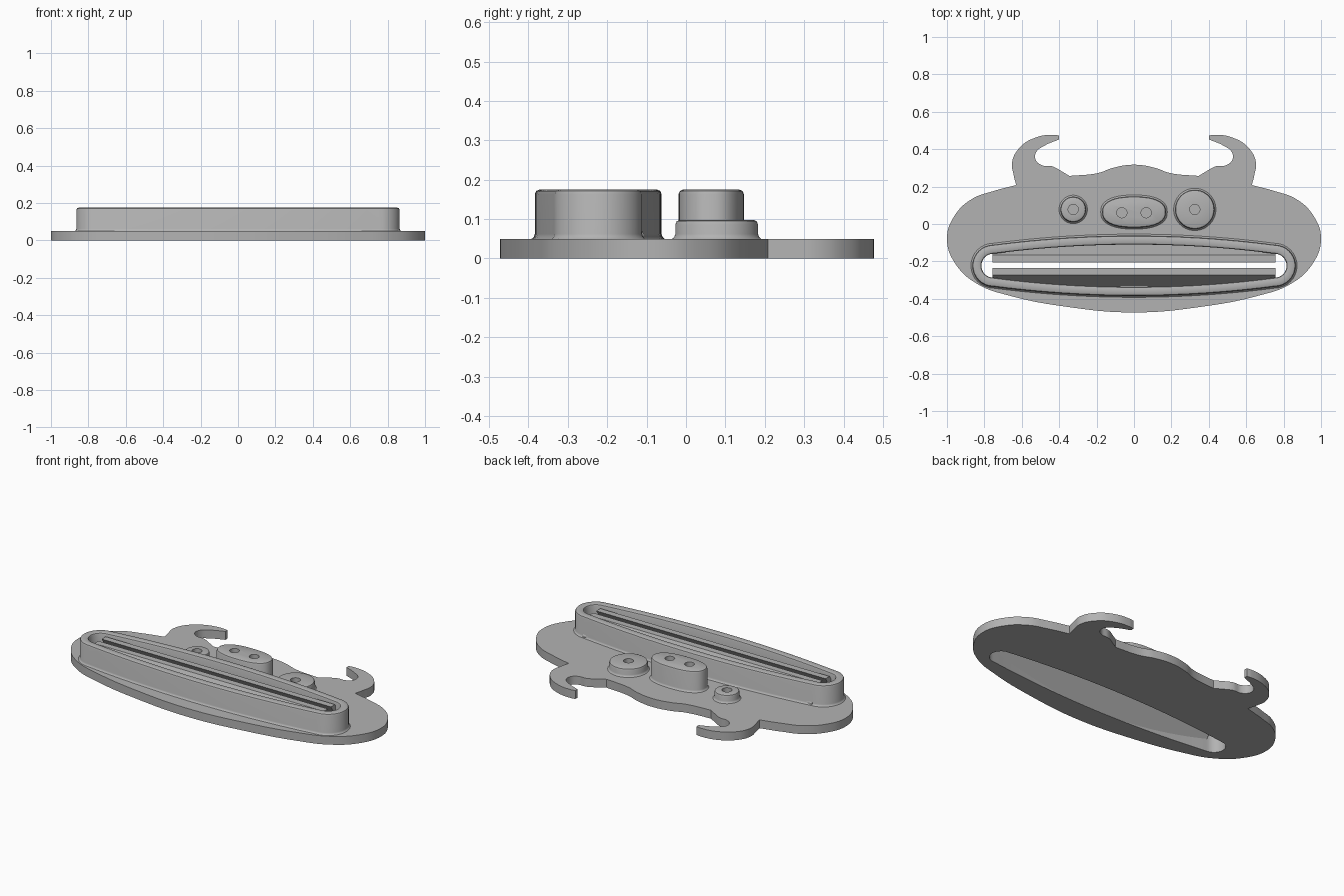
import bpy, bmesh, math
from math import sin, cos, pi

if "Cube" in bpy.data.objects:
    bpy.data.objects.remove(bpy.data.objects["Cube"], do_unlink=True)

GREY = (0.45, 0.45, 0.45, 1)
mat = bpy.data.materials.new("plain grey")
mat.use_nodes = True
mat.diffuse_color = GREY
mat.node_tree.nodes["Principled BSDF"].inputs["Base Color"].default_value = GREY

PLATE, TOP, MOUTH_Y = 0.05, 0.175, -0.223


def finish(obj, smooth=True):
    bpy.ops.object.select_all(action='DESELECT')
    obj.select_set(True)
    bpy.context.view_layer.objects.active = obj
    obj.data.materials.clear()
    obj.data.materials.append(mat)
    if smooth:
        bpy.ops.object.shade_smooth_by_angle(angle=math.radians(35))
    return obj


def from_bmesh(name, bm, smooth=True):
    bmesh.ops.recalc_face_normals(bm, faces=bm.faces)
    mesh = bpy.data.meshes.new(name)
    bm.to_mesh(mesh)
    bm.free()
    obj = bpy.data.objects.new(name, mesh)
    bpy.context.collection.objects.link(obj)
    return finish(obj, smooth)


def loft(name, outline, profile, cap_end=True, cap_start=False):
    """Stack outline(offset) rings at the (offset, z) steps of the profile."""
    bm = bmesh.new()
    rings = [[bm.verts.new((x, y, z)) for x, y in outline(o)] for o, z in profile]
    for a, b in zip(rings, rings[1:]):
        for i in range(len(a)):
            j = (i + 1) % len(a)
            bm.faces.new((a[i], a[j], b[j], b[i]))
    if cap_end:
        bm.faces.new(rings[-1])
    if cap_start:
        bm.faces.new(rings[0])
    return from_bmesh(name, bm)


def mouth(offset):
    """Long lens with round ends."""
    end, steps = 0.752, 24
    half = lambda x: 0.113 - 0.049 * (x / end) ** 2 + offset
    xs = [end - 2 * end * i / steps for i in range(steps + 1)]
    r = half(end)
    arc = [-pi / 2 + pi * i / 16 for i in range(1, 16)]
    pts = [(x, MOUTH_Y + half(x)) for x in xs]
    pts += [(-end - r * cos(a), MOUTH_Y - r * sin(a)) for a in arc]
    pts += [(-x, MOUTH_Y - half(x)) for x in xs]
    pts += [(end + r * cos(a), MOUTH_Y + r * sin(a)) for a in arc]
    return pts


def oval(cx, cy, rx, ry, power=1.0, n=64):
    def ring(offset):
        pts = []
        for i in range(n):
            c, s = cos(2 * pi * i / n), sin(2 * pi * i / n)
            pts.append((cx + math.copysign(abs(c) ** power, c) * (rx + offset),
                        cy + math.copysign(abs(s) ** power, s) * (ry + offset)))
        return pts
    return ring


def raised(top):
    """Filleted foot, straight side, rounded rim."""
    return [(0.008, PLATE), (0.003, PLATE + 0.004), (0, PLATE + 0.012), (0, top - 0.012),
            (-0.0035, top - 0.0035), (-0.012, top)]


# Head plate: right half outline, True marks a sharp corner
half = [(0, -0.473, False), (0.35, -0.444, False), (0.67, -0.382, False), (0.83, -0.325, False),
        (0.95, -0.22, False), (1.0, -0.08, False), (0.957, 0.048, False), (0.866, 0.134, False),
        (0.755, 0.175, False), (0.63, 0.208, True), (0.643, 0.26, False), (0.652, 0.33, False),
        (0.61, 0.41, False), (0.524, 0.463, False), (0.433, 0.477, False), (0.4, 0.473, True),
        (0.4, 0.452, True), (0.476, 0.42, False), (0.522, 0.385, False), (0.527, 0.347, False),
        (0.495, 0.315, False), (0.44, 0.309, False), (0.38, 0.278, False), (0.345, 0.257, True),
        (0.19, 0.273, False), (0.11, 0.301, False), (0, 0.317, False)]
outline = half + [(-x, y, c) for x, y, c in half[-2:0:-1]]
curve = bpy.data.curves.new("head_plate", 'CURVE')
curve.dimensions, curve.fill_mode = '2D', 'BOTH'
curve.extrude = PLATE / 2
edge = curve.splines.new('BEZIER')
edge.bezier_points.add(len(outline) - 1)
for p, (x, y, corner) in zip(edge.bezier_points, outline):
    p.co = (x, y, 0)
    p.handle_left_type = p.handle_right_type = 'VECTOR' if corner else 'AUTO'
edge.use_cyclic_u, edge.resolution_u = True, 8
hole = curve.splines.new('POLY')
ring = mouth(0)
hole.points.add(len(ring) - 1)
for p, (x, y) in zip(hole.points, ring):
    p.co = (x, y, 0, 1)
hole.use_cyclic_u = True
shape = bpy.data.objects.new("plate_shape", curve)
bpy.context.collection.objects.link(shape)
bpy.context.view_layer.update()
mesh = bpy.data.meshes.new_from_object(shape.evaluated_get(bpy.context.evaluated_depsgraph_get()))
bm = bmesh.new()
bm.from_mesh(mesh)
bmesh.ops.remove_doubles(bm, verts=bm.verts, dist=0.0002)
bmesh.ops.translate(bm, verts=bm.verts, vec=(0, 0, PLATE / 2))
bpy.data.objects.remove(shape, do_unlink=True)
from_bmesh("head_plate", bm)

# Mouth rim: wall around the slot, rounded on both sides
W = 0.048
loft("mouth_rim", mouth, [(W + o, z) for o, z in raised(TOP)] +
     [(0.01, TOP), (0.003, TOP - 0.003), (0, TOP - 0.01), (0, PLATE)], cap_end=False)

# Two sloping lips that leave a narrow slit between them
for name, s in (("back_lip", 1), ("front_lip", -1)):
    bm = bmesh.new()
    section = [(0.113, 0.002), (0.015, 0.16), (0.053, 0.16), (0.113, 0.062)]
    face = bm.faces.new([bm.verts.new((-0.757, MOUTH_Y + 0.003 + s * y, z)) for y, z in section])
    ext = bmesh.ops.extrude_face_region(bm, geom=[face])
    bmesh.ops.translate(bm, vec=(1.514, 0, 0),
                        verts=[v for v in ext["geom"] if isinstance(v, bmesh.types.BMVert)])
    from_bmesh(name, bm, smooth=False)

# Eyes: discs with a sunken pupil
for name, x, r in (("right_eye", -0.325, 0.068), ("left_eye", 0.325, 0.105)):
    loft(name, oval(x, 0.078, r, r),
         raised(0.098) + [(0.027 - r, 0.098), (0.027 - r, 0.06)])

# Snout with two nostrils
snout = loft("snout", oval(0, 0.064, 0.17, 0.083, 0.82), raised(TOP), cap_start=True)
for x in (-0.065, 0.065):
    cutter = loft("nostril_cutter", oval(x, 0.06, 0.027, 0.027, n=32),
                  [(0, 0.11), (0, 0.2)], cap_start=True)
    cutter.hide_render = True
    mod = snout.modifiers.new("nostril", 'BOOLEAN')
    mod.operation, mod.solver, mod.object = 'DIFFERENCE', 'EXACT', cutter
    bpy.context.view_layer.objects.active = snout
    bpy.ops.object.modifier_apply(modifier=mod.name)
    bpy.data.objects.remove(cutter, do_unlink=True)
finish(snout)
